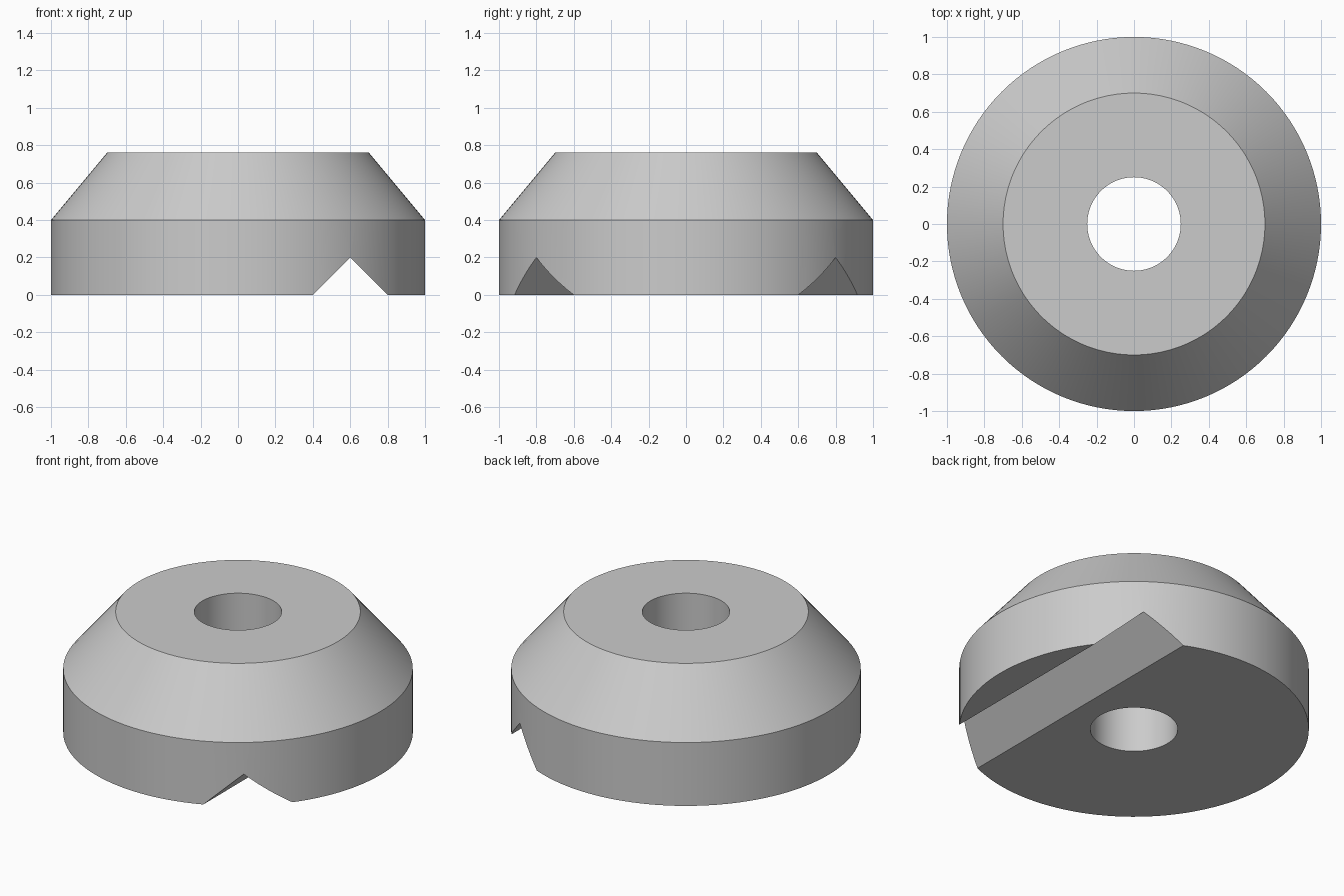
import bpy
import bmesh
from math import radians, tau

cube = bpy.data.objects.get("Cube")
if cube:
    bpy.data.objects.remove(cube, do_unlink=True)

# One plain grey for the whole part
GREY = (0.6, 0.6, 0.6, 1)
grey = bpy.data.materials.new("plain grey")
grey.use_nodes = True
grey.diffuse_color = GREY
grey.node_tree.nodes["Principled BSDF"].inputs["Base Color"].default_value = GREY


def make_object(name, bm):
    bmesh.ops.recalc_face_normals(bm, faces=bm.faces)
    mesh = bpy.data.meshes.new(name)
    bm.to_mesh(mesh)
    bm.free()
    mesh.materials.append(grey)
    obj = bpy.data.objects.new(name, mesh)
    bpy.context.collection.objects.link(obj)
    return obj


# Tapered ring: closed radius/height profile turned around z
BORE, TOP_R, RIM_R = 0.25, 0.7, 1.0
RIM_Z, TOP_Z = 0.4, 0.76
profile = [(BORE, 0), (RIM_R, 0), (RIM_R, RIM_Z), (TOP_R, TOP_Z), (BORE, TOP_Z)]
bm = bmesh.new()
verts = [bm.verts.new((r, 0, z)) for r, z in profile]
edges = [bm.edges.new((v, verts[i - 1])) for i, v in enumerate(verts)]
bmesh.ops.spin(bm, geom=verts + edges, axis=(0, 0, 1), cent=(0, 0, 0),
               angle=tau, steps=128, use_merge=True)
bmesh.ops.remove_doubles(bm, verts=bm.verts, dist=1e-5)
ring = make_object("tapered_ring", bm)

# V-groove cutter: triangular prism along y, reaching below the base
GROOVE_X, DEPTH, BELOW = 0.6, 0.2, 0.1
half = DEPTH + BELOW
bm = bmesh.new()
tri = [bm.verts.new((GROOVE_X + dx, -1.2, z))
       for dx, z in ((-half, -BELOW), (half, -BELOW), (0, DEPTH))]
face = bm.faces.new(tri)
extruded = bmesh.ops.extrude_face_region(bm, geom=[face])["geom"]
bmesh.ops.translate(bm, vec=(0, 2.4, 0),
                    verts=[g for g in extruded if isinstance(g, bmesh.types.BMVert)])
cutter = make_object("groove_cutter", bm)

# Cut the groove, then smooth the round walls and keep the edges sharp
cut = ring.modifiers.new("groove", 'BOOLEAN')
cut.operation = 'DIFFERENCE'
cut.solver = 'EXACT'
cut.object = cutter
bpy.ops.object.select_all(action='DESELECT')
ring.select_set(True)
bpy.context.view_layer.objects.active = ring
bpy.ops.object.modifier_apply(modifier=cut.name)
bpy.data.objects.remove(cutter, do_unlink=True)
bpy.ops.object.shade_smooth_by_angle(angle=radians(30))
